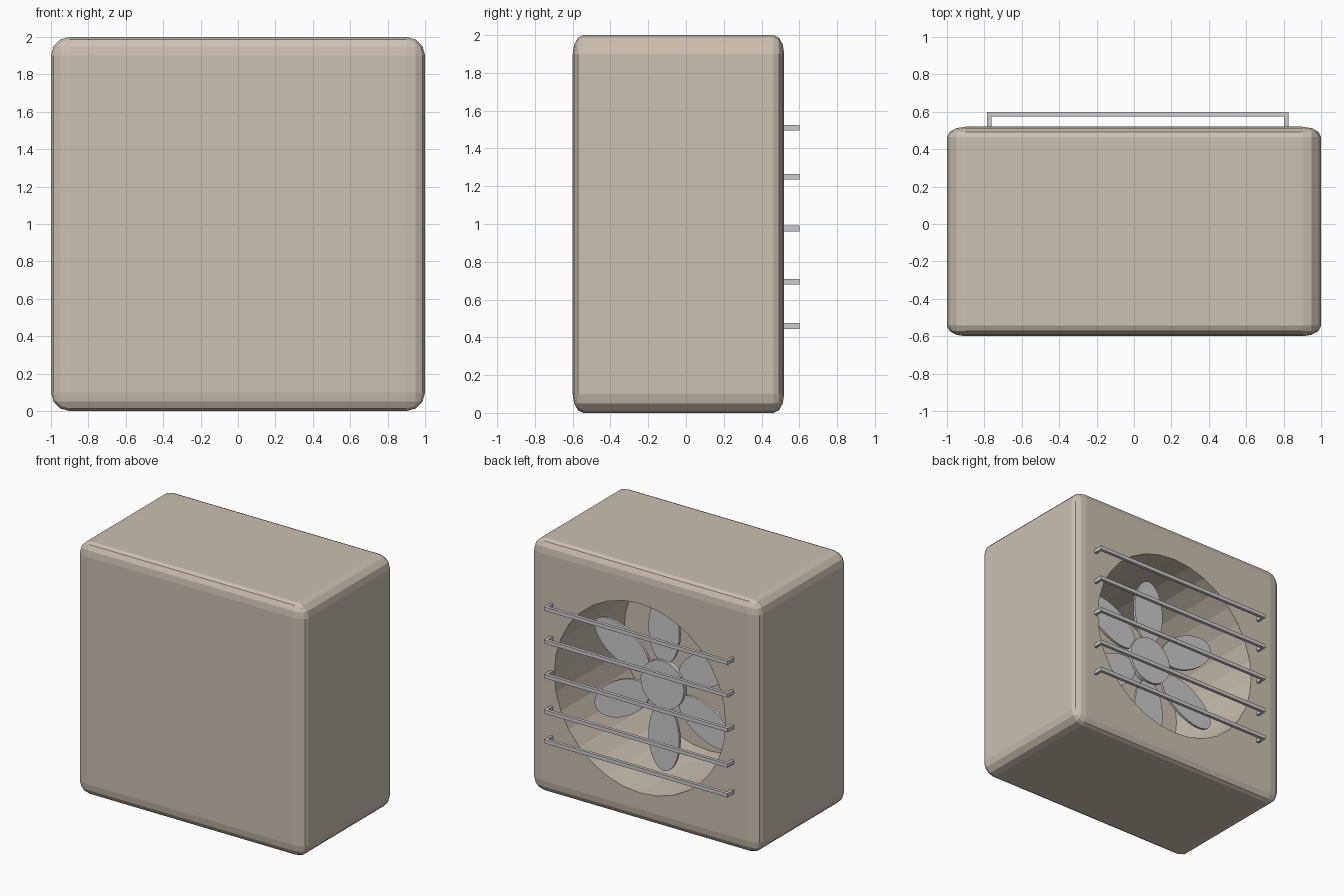
import bpy, bmesh, math
from mathutils import Matrix, Vector

if "Cube" in bpy.data.objects:
    bpy.data.objects.remove(bpy.data.objects["Cube"])

CX, CZ = 0.04, 0.98          # fan axis
FACE = 0.52                  # rear face of the housing


def new_object(name, bm):
    bmesh.ops.recalc_face_normals(bm, faces=bm.faces)
    mesh = bpy.data.meshes.new(name)
    bm.to_mesh(mesh)
    bm.free()
    obj = bpy.data.objects.new(name, mesh)
    bpy.context.collection.objects.link(obj)
    return obj


def add_box(bm, lo, hi):
    lo, hi = Vector(lo), Vector(hi)
    size = hi - lo
    m = Matrix.Translation((lo + hi) / 2) @ Matrix.Diagonal((*size, 1))
    bmesh.ops.create_cube(bm, size=1, matrix=m)


def add_disc(bm, radius, y0, y1, sides):
    # cylinder along y on the fan axis
    m = Matrix.Translation((CX, (y0 + y1) / 2, CZ)) @ Matrix.Rotation(math.pi / 2, 4, 'X')
    bmesh.ops.create_cone(bm, cap_ends=True, segments=sides, radius1=radius,
                          radius2=radius, depth=y1 - y0, matrix=m)


# housing: bevelled cube squashed in depth
bm = bmesh.new()
bmesh.ops.create_cube(bm, size=2)
bmesh.ops.bevel(bm, geom=bm.edges[:], offset=0.1, segments=3, profile=0.5, affect='EDGES')
bmesh.ops.transform(bm, matrix=Matrix.Translation((0, -0.04, 1)) @ Matrix.Diagonal((1, 0.56, 1, 1)),
                    verts=bm.verts)
housing = new_object("housing", bm)
tan = bpy.data.materials.new("tan")
tan.diffuse_color = (0.60, 0.53, 0.44, 1)
tan.use_nodes = True
tan.node_tree.nodes["Principled BSDF"].inputs["Base Color"].default_value = tan.diffuse_color
housing.data.materials.append(tan)

# round recess cut into the rear face
bm = bmesh.new()
add_disc(bm, 0.75, -0.35, 0.8, 32)
cutter = new_object("recess_cutter", bm)
cutter.data.materials.append(tan)
cutter.hide_render = True
cutter.hide_viewport = True
cut = housing.modifiers.new("recess", 'BOOLEAN')
cut.operation = 'DIFFERENCE'
cut.solver = 'EXACT'
cut.object = cutter

# fan hub
bm = bmesh.new()
add_disc(bm, 0.19, 0.20, 0.24, 32)
new_object("fan_hub", bm)

# six flat oval blades
bm = bmesh.new()
for i in range(6):
    m = (Matrix.Translation((CX, 0.21, CZ)) @ Matrix.Rotation(i * math.pi / 3, 4, 'Y')
         @ Matrix.Translation((0, 0, 0.425)) @ Matrix.Diagonal((0.135, 1, 0.265, 1))
         @ Matrix.Rotation(math.pi / 2, 4, 'X'))
    bmesh.ops.create_cone(bm, cap_ends=True, segments=32, radius1=1, radius2=1,
                          depth=0.02, matrix=m)
new_object("fan_blades", bm)

# guard bars with a short leg at each end
for i, z in enumerate((0.46, 0.695, 0.976, 1.25, 1.51)):
    bm = bmesh.new()
    z0, z1 = z - 0.015, z + 0.015
    y0, y1, b = FACE - 0.01, 0.60, 0.575
    x0, x1, w = -0.785, 0.825, 0.022
    outline = [(x0, y0), (x0, y1), (x1, y1), (x1, y0),
               (x1 - w, y0), (x1 - w, b), (x0 + w, b), (x0 + w, y0)]
    face = bm.faces.new([bm.verts.new((x, y, z0)) for x, y in outline])
    ext = bmesh.ops.extrude_face_region(bm, geom=[face], use_keep_orig=True)
    top = [v for v in ext["geom"] if isinstance(v, bmesh.types.BMVert)]
    bmesh.ops.translate(bm, vec=(0, 0, z1 - z0), verts=top)
    new_object(f"guard_bar_{i + 1}", bm)
